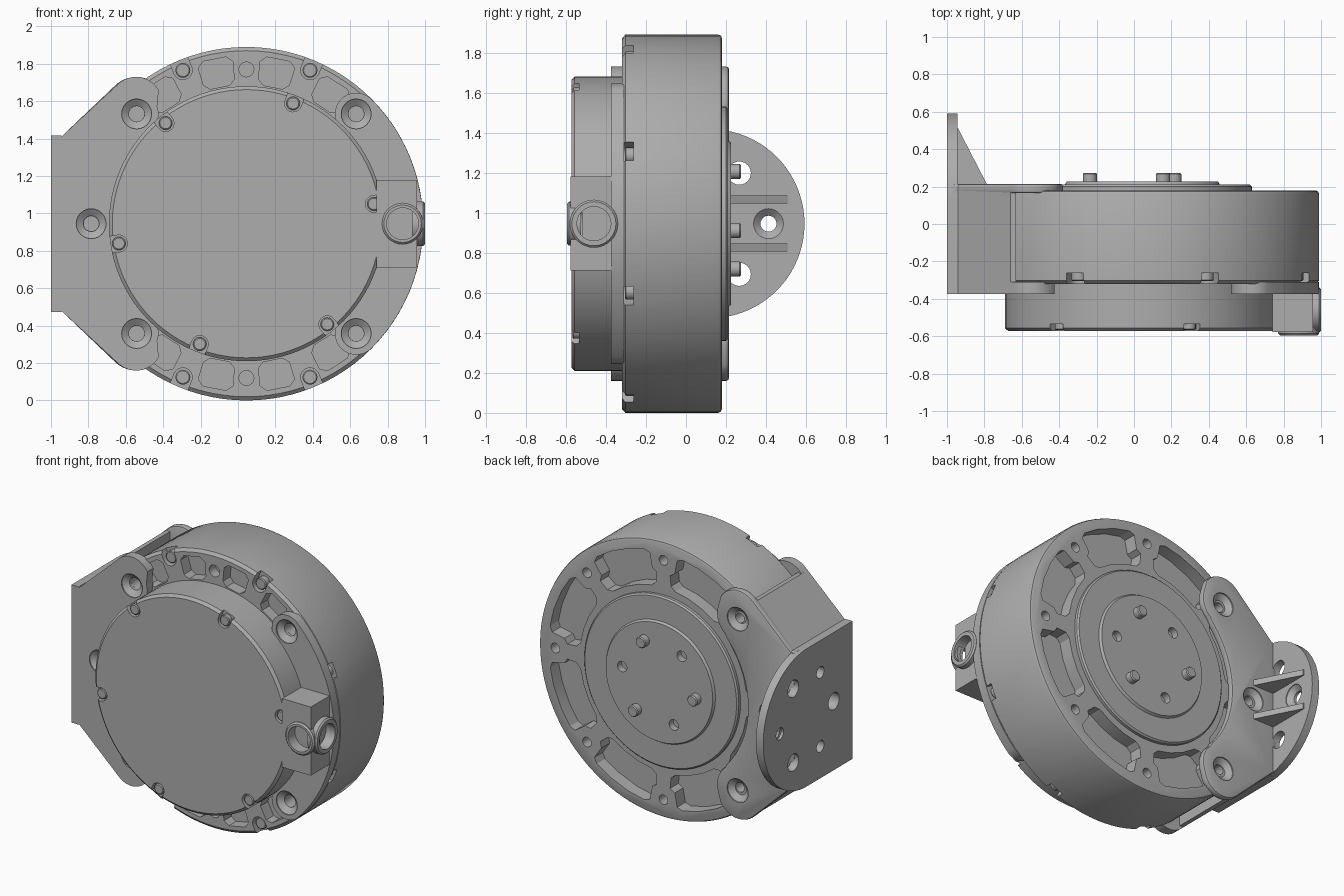
import bpy, bmesh, math
from math import cos, sin, radians

if "Cube" in bpy.data.objects:
    bpy.data.objects.remove(bpy.data.objects["Cube"])

CX, CZ = 0.045, 0.945          # axis of the round housing
FRONT, BACK = -0.32, 0.18      # housing faces

metal = bpy.data.materials.new("machined grey")
metal.use_nodes = True
GREY = (0.42, 0.42, 0.42, 1)
metal.diffuse_color = GREY
metal.node_tree.nodes["Principled BSDF"].inputs["Base Color"].default_value = GREY


# ---- helpers ----
def arc(cx, cz, r, a0, a1, n=12):
    steps = [radians(a0 + (a1 - a0) * i / n) for i in range(n + 1)]
    return [(cx + r * cos(t), cz + r * sin(t)) for t in steps]


def circle(c, r, n=24):
    return arc(c[0], c[1], r, 0, 360, n)[:-1]


def polar(r, a):
    return CX + r * cos(radians(a)), CZ + r * sin(radians(a))


def loft(bm, sections, axis="y"):
    """Closed solid through (outline, depth) sections along y or x."""
    rings = []
    for pts, d in sections:
        rings.append([bm.verts.new((u, d, v) if axis == "y" else (d, u, v)) for u, v in pts])
    n = len(rings[0])
    for a, b in zip(rings, rings[1:]):
        for i in range(n):
            bm.faces.new((a[i], a[(i + 1) % n], b[(i + 1) % n], b[i]))
    bm.faces.new(rings[0])
    bm.faces.new(rings[-1])


def prism(bm, pts, d0, d1, axis="y"):
    loft(bm, [(pts, d0), (pts, d1)], axis)


def lathe(bm, c, profile, axis="y", n=24):
    loft(bm, [(circle(c, r, n), d) for r, d in profile], axis)


def finish(name, bm):
    bmesh.ops.recalc_face_normals(bm, faces=bm.faces)
    mesh = bpy.data.meshes.new(name)
    bm.to_mesh(mesh)
    bm.free()
    obj = bpy.data.objects.new(name, mesh)
    bpy.context.collection.objects.link(obj)
    mesh.materials.append(metal)
    return obj


def bake(obj):
    graph = bpy.context.evaluated_depsgraph_get()
    obj.data = bpy.data.meshes.new_from_object(obj.evaluated_get(graph))
    obj.modifiers.clear()


def cut(obj, bm):
    tool = finish("cutter", bm)
    mod = obj.modifiers.new("cut", "BOOLEAN")
    mod.operation, mod.solver, mod.object = "DIFFERENCE", "EXACT", tool
    bake(obj)
    bpy.data.objects.remove(tool)


def slot(r, a, w):
    """U-shaped notch outline that opens outwards."""
    c = polar(r, a)
    out = polar(r + 0.12, a)
    dx, dz = -sin(radians(a)) * w, cos(radians(a)) * w
    return arc(*c, w, a + 90, a + 270) + [(out[0] - dx, out[1] - dz), (out[0] + dx, out[1] + dz)]


def pocket(a, pairs):
    return [polar(r, a + h) for r, h in pairs] + [polar(r, a - h) for r, h in reversed(pairs)]


def mirrored(top, middle):
    return top + middle + [(x, 2 * CZ - z) for x, z in reversed(top)]


# ---- round housing ----
bm = bmesh.new()
lathe(bm, (CX, CZ), [(0.925, FRONT), (0.945, -0.303), (0.945, 0.16), (0.939, 0.174), (0.925, BACK)], n=96)
housing = finish("housing", bm)

bm = bmesh.new()
back_shape = [(0.635, 5), (0.635, 14.5), (0.66, 17.5), (0.73, 18.5), (0.755, 16),
              (0.85, 15.5), (0.87, 13), (0.872, 5)]
front_shape = [(0.745, 4), (0.775, 6.2), (0.87, 6.2), (0.898, 4)]
for k in range(8):
    a = 45 * k
    prism(bm, pocket(a + 22.5, back_shape), 0.09, 0.3)
    prism(bm, circle(polar(0.82, a), 0.033, 16), 0.1, 0.3)
    prism(bm, slot(0.888, a + 22.5, 0.05), -0.4, -0.262)
for a in (90, 270):
    prism(bm, circle(polar(0.825, a), 0.04, 16), -0.4, -0.25)
    for d in (-33, -11, 11, 33):
        prism(bm, pocket(a + d, front_shape), -0.4, -0.24)
BOLTS = [polar(0.83, a) for a in (45, 135, 225, 315)]
for c in BOLTS:
    prism(bm, circle(c, 0.042, 16), -0.4, -0.22)
cut(housing, bm)

bm = bmesh.new()
for k in range(8):
    lathe(bm, polar(0.888, 45 * k + 22.5), [(0.04, -0.25), (0.04, -0.3), (0.034, -0.305)], n=16)
finish("rim_screws", bm)

# ---- front cover ----
bm = bmesh.new()
lathe(bm, (CX, CZ), [(0.735, -0.3), (0.735, -0.557), (0.717, -0.573)], n=96)
cover = finish("front_cover", bm)
bm = bmesh.new()
for k in range(6):
    prism(bm, slot(0.69, 8.8 + 60 * k, 0.045), -0.7, -0.535)
cut(cover, bm)
bm = bmesh.new()
for k in range(6):
    lathe(bm, polar(0.69, 8.8 + 60 * k), [(0.036, -0.52), (0.036, -0.562), (0.03, -0.567)], n=16)
finish("cover_screws", bm)

# ---- rear output flange with dowel pins ----
bm = bmesh.new()
lathe(bm, (CX, CZ), [(0.585, 0.16), (0.585, 0.2), (0.575, 0.21), (0.415, 0.21), (0.405, 0.226)], n=72)
flange = finish("output_flange", bm)
bm = bmesh.new()
for k in range(3):
    prism(bm, circle(polar(0.283, 127 + 120 * k), 0.036), 0.175, 0.3)
cut(flange, bm)
bm = bmesh.new()
for k in range(3):
    lathe(bm, polar(0.283, 67 + 120 * k), [(0.038, 0.2), (0.038, 0.267), (0.032, 0.274)])
finish("dowel_pins", bm)


# ---- countersunk clamp plates and bracket ----
def countersink(obj, centres, face, inward):
    for c in centres:
        tool = bmesh.new()
        lathe(tool, c, [(0.08, face - 0.05 * inward), (0.08, face + 0.008 * inward),
                        (0.042, face + 0.035 * inward), (0.042, face + 0.12 * inward)])
        cut(obj, tool)


LEFT = [BOLTS[1], BOLTS[2], (-0.785, CZ)]
shoulder = [(-0.97, 1.415), (-0.94, 1.415)]

top = shoulder + arc(-0.545, 1.59, 0.14, 135, 30) + arc(-0.545, 1.53, 0.12, 20, -55)
bm = bmesh.new()
prism(bm, mirrored(top, arc(CX, CZ, 0.705, 139, 221, 24)), -0.375, -0.31)
front_plate = finish("bracket_front_plate", bm)
countersink(front_plate, LEFT, -0.375, 1)

top = shoulder + arc(-0.545, 1.57, 0.16, 135, 30) + arc(-0.545, 1.53, 0.165, 15, -50)
bm = bmesh.new()
prism(bm, mirrored(top, arc(CX, CZ, 0.66, 139, 221, 24)), 0.165, 0.215)
back_plate = finish("bracket_back_plate", bm)
bevel = back_plate.modifiers.new("round", "BEVEL")
bevel.width, bevel.segments, bevel.angle_limit = 0.014, 2, radians(60)
bake(back_plate)
countersink(back_plate, LEFT, 0.215, -1)

bm = bmesh.new()
end = [(CX + 0.945 * cos(radians(a)), CZ + 0.945 * sin(radians(a))) for a in (155, 180, 205)]
prism(bm, mirrored(shoulder + [(-0.66, 1.675), (-0.63, 1.675), (-0.63, 1.5)], end), -0.33, 0.18)
block = finish("bracket_block", bm)
bm = bmesh.new()
prism(bm, circle((-0.785, CZ), 0.042), -0.5, 0.4)
cut(block, bm)

sector = (arc(CX, CZ, 0.944, -45, 45, 36) + arc(*BOLTS[0], 0.114, 55, 225)
          + arc(CX, CZ, 0.716, 43, -43, 24) + arc(*BOLTS[3], 0.114, 135, 305))
bm = bmesh.new()
prism(bm, sector, -0.375, -0.31)
clamp = finish("front_clamp", bm)
countersink(clamp, [BOLTS[0], BOLTS[3]], -0.375, 1)

# ---- side mounting disc ----
PY, PR = 0.12, 0.472
bm = bmesh.new()
prism(bm, arc(PY, CZ, PR, -90, 90, 40) + [(-0.375, CZ + PR), (-0.375, CZ - PR)], -1, -0.945, "x")
mount = finish("mounting_disc", bm)
for part in (mount, block):
    bm = bmesh.new()
    for k in range(6):
        c = arc(PY, CZ, 0.292, 60 * k, 360, 1)[0]
        prism(bm, circle(c, 0.058 if k % 2 else 0.04), -1.1, -0.86, "x")
    cut(part, bm)
bm = bmesh.new()
lathe(bm, (PY + 0.292, CZ), [(0.035, -0.985), (0.075, -0.95), (0.075, -0.9)], "x")
cut(mount, bm)

bm = bmesh.new()
for z in (CZ - 0.12, CZ + 0.12):
    foot = [(-0.955, 0.2), (-0.78, 0.2), (-0.94, 0.51), (-0.955, 0.51)]
    rings = [[bm.verts.new((x, y, z + s)) for x, y in foot] for s in (-0.02, 0.02)]
    for i in range(4):
        j = (i + 1) % 4
        bm.faces.new((rings[0][i], rings[0][j], rings[1][j], rings[1][i]))
    bm.faces.new(rings[0])
    bm.faces.new(rings[1])
finish("support_ribs", bm)

# ---- cable connector ----
bm = bmesh.new()
prism(bm, [(0.74, 0.71), (0.957, 0.71), (0.957, 1.18), (0.74, 1.18)], -0.578, -0.33)
connector = finish("connector_box", bm)
PORTS = [((0.88, CZ), "y", -0.595, -0.52, 0.11), ((-0.46, CZ), "x", 1.0, 0.93, 0.12)]
for c, axis, tip, floor, r in PORTS:
    bm = bmesh.new()
    prism(bm, circle(c, 0.085), tip, floor, axis)
    cut(connector, bm)
    s = 1 if tip > 0 else -1
    bm = bmesh.new()
    lathe(bm, c, [(r, tip - 0.07 * s), (r, tip - 0.01 * s), (r - 0.01, tip)], axis, 32)
    ring = finish("connector_ring_" + ("front" if axis == "y" else "side"), bm)
    bm = bmesh.new()
    prism(bm, circle(c, 0.085), tip + 0.1 * s, floor - 0.05 * s, axis)
    cut(ring, bm)

# ---- smooth round walls, keep machined edges crisp ----
bpy.ops.object.select_all(action="DESELECT")
for obj in bpy.context.collection.objects:
    if obj.type == "MESH" and metal.name in obj.data.materials:
        obj.select_set(True)
        bpy.context.view_layer.objects.active = obj
bpy.ops.object.shade_smooth_by_angle(angle=radians(28))
